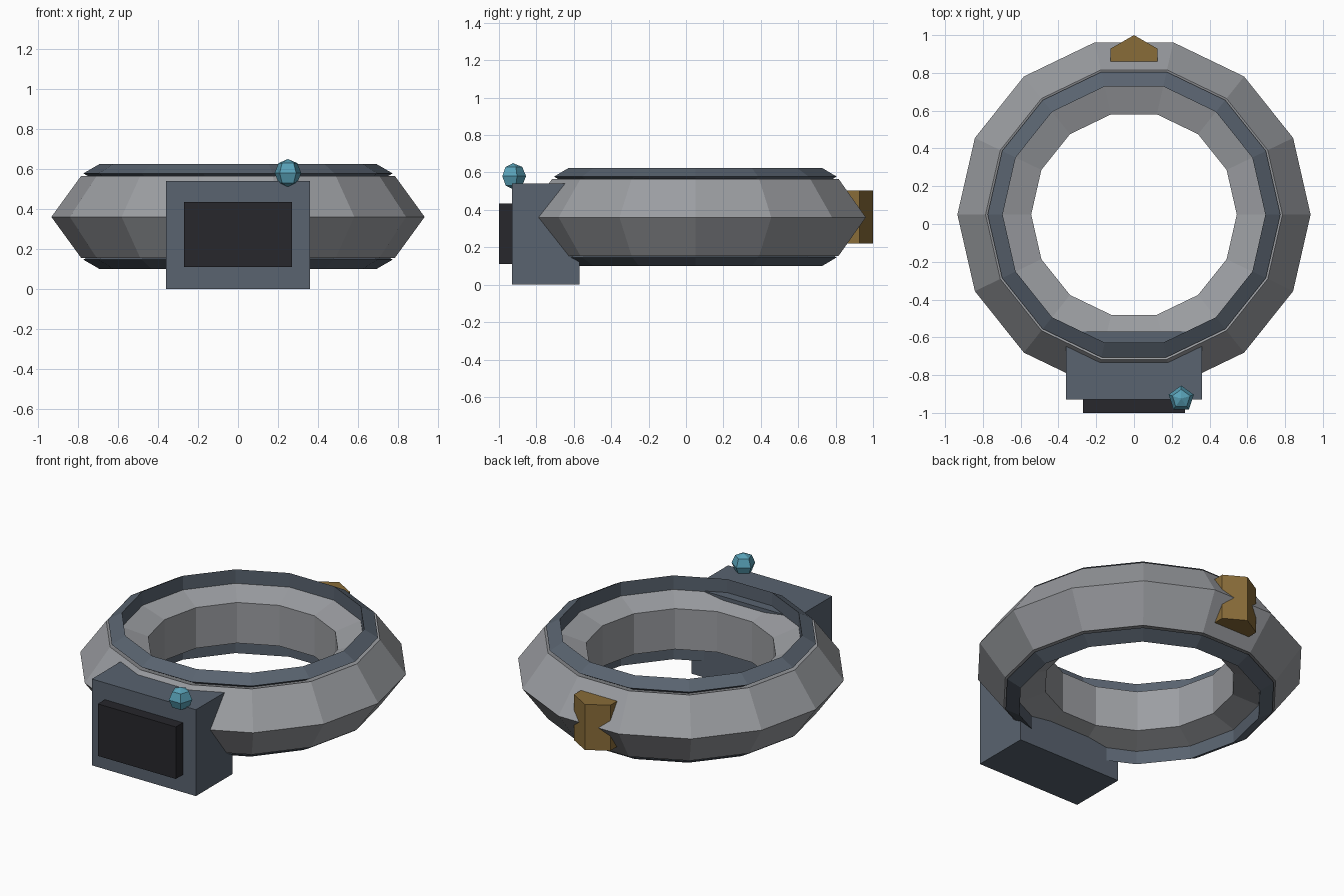
import bpy
from math import pi

if "Cube" in bpy.data.objects:
    bpy.data.objects.remove(bpy.data.objects["Cube"])

CY, CZ = 0.05, 0.36  # ring centre


def finish(name, color=None):
    ob = bpy.context.object
    ob.name = name
    if color:
        mat = bpy.data.materials.new(name + "_paint")
        mat.diffuse_color = (*color, 1)
        mat.use_nodes = True
        mat.node_tree.nodes["Principled BSDF"].inputs["Base Color"].default_value = mat.diffuse_color
        ob.data.materials.append(mat)
    return ob


def ring(name, z, major, minor, sides, color=None):
    bpy.ops.mesh.primitive_torus_add(location=(0, CY, z), major_radius=major, minor_radius=minor,
                                     major_segments=14, minor_segments=sides)
    return finish(name, color)


def box(name, lo, hi, color):
    bpy.ops.mesh.primitive_cube_add(size=1, location=[(a + b) / 2 for a, b in zip(lo, hi)])
    ob = finish(name, color)
    ob.scale = [b - a for a, b in zip(lo, hi)]
    return ob


SLATE = (0.10, 0.125, 0.16)

# Main band with five-sided section
ring("main_ring", CZ, 0.719, 0.216, 5, (0.33, 0.34, 0.36))

# Thin triangular trim rings above and below
for name, side in (("upper_trim", 1), ("lower_trim", -1)):
    ring(name, CZ + 0.002 + side * 0.216, 0.722, 0.053, 3, SLATE)

# Front housing and its dark screen
box("housing", (-0.36, -0.93, 0), (0.36, -0.57, 0.54), SLATE)
box("screen", (-0.27, -1.0, 0.11), (0.27, -0.90, 0.435), (0.02, 0.02, 0.025))

# Low-poly indicator bead on the housing's top edge
bpy.ops.mesh.primitive_uv_sphere_add(segments=5, ring_count=4, radius=0.07,
                                     location=(0.25, -0.925, 0.58))
finish("indicator_bead", (0.10, 0.36, 0.48))

# Six-sided clasp at the back
bpy.ops.mesh.primitive_cylinder_add(vertices=6, radius=0.145, depth=0.285,
                                    location=(0, 0.855, 0.362))
finish("clasp", (0.25, 0.15, 0.04))
